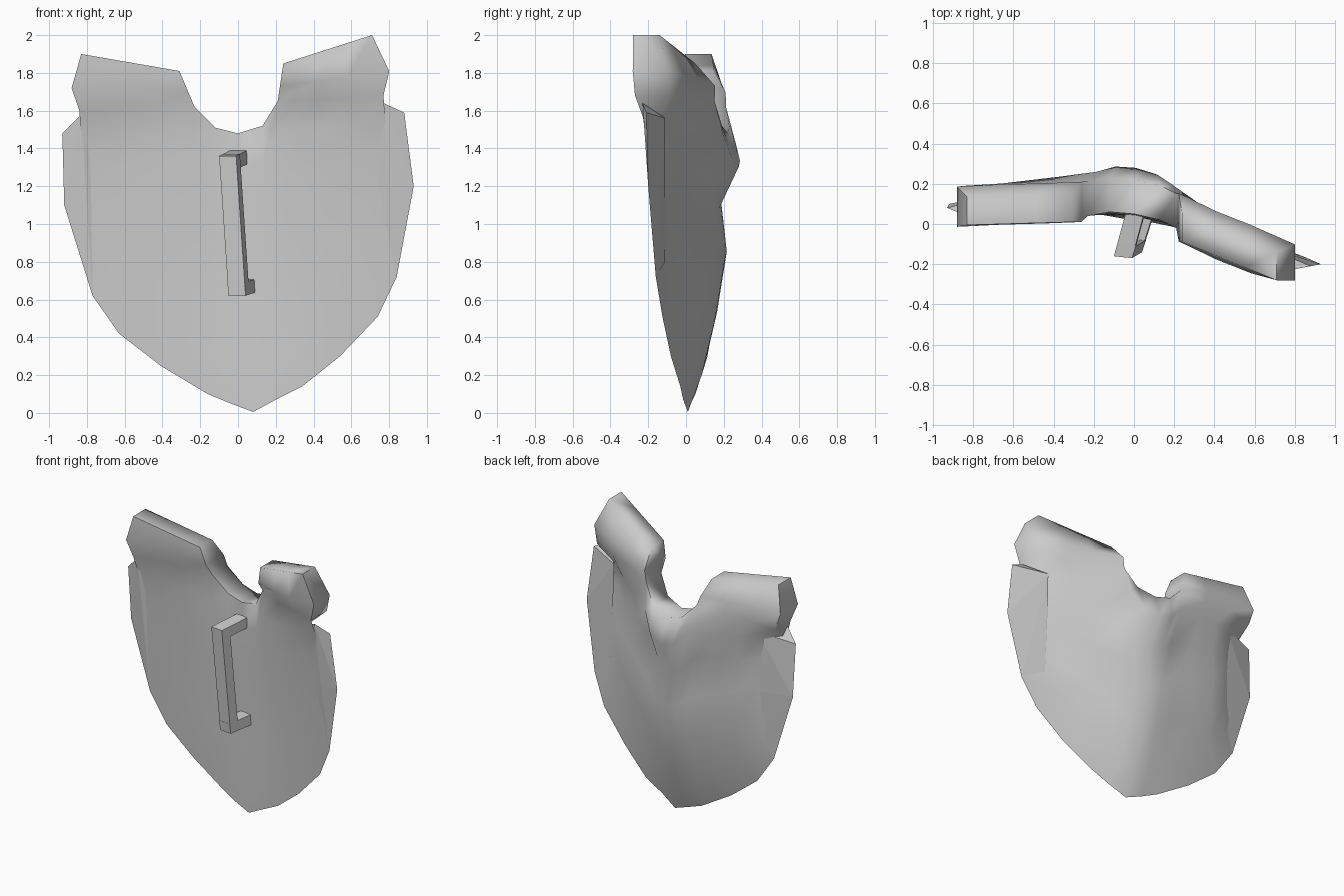
import bpy, bmesh
from mathutils import Vector

if "Cube" in bpy.data.objects:
    bpy.data.objects.remove(bpy.data.objects["Cube"], do_unlink=True)

grey = bpy.data.materials.new("plain_grey")
grey.use_nodes = True
grey.diffuse_color = (0.6, 0.6, 0.6, 1)
grey.node_tree.nodes["Principled BSDF"].inputs["Base Color"].default_value = (0.6, 0.6, 0.6, 1)


def finish(bm, name, angle=None):
    bmesh.ops.remove_doubles(bm, verts=bm.verts, dist=0.0005)
    bmesh.ops.recalc_face_normals(bm, faces=bm.faces)
    mesh = bpy.data.meshes.new(name)
    bm.to_mesh(mesh)
    bm.free()
    mesh.materials.append(grey)
    ob = bpy.data.objects.new(name, mesh)
    bpy.context.collection.objects.link(ob)
    if angle:
        bpy.ops.object.select_all(action="DESELECT")
        bpy.context.view_layer.objects.active = ob
        ob.select_set(True)
        bpy.ops.object.shade_smooth_by_angle(angle=angle)


# Shield columns from -x to +x: lower rim and shoulder line as (x, depth, z)
lower = [(-.77, .1, .62), (-.63, .09, .42), (-.41, .075, .25), (-.16, .05, .10),
         (-.04, .025, .05), (.08, .01, .005), (.2, -.015, .07), (.34, -.03, .14),
         (.54, -.08, .3), (.74, -.125, .51), (.84, -.16, .72)]
upper = [(-.84, .1, 1.6), (-.66, .115, 1.62), (-.45, .12, 1.62), (-.23, .13, 1.62),
         (-.12, .15, 1.51), (0, .14, 1.48), (.13, .11, 1.52), (.21, .07, 1.65),
         (.42, -.04, 1.66), (.6, -.11, 1.67), (.77, -.18, 1.68)]
# Rows: height fraction, then front and back offset at the centre and at the sides
rows = [(0, 0, 0, 0, 0), (.13, .015, .055, .005, .04), (.33, .028, .1, .015, .05),
        (.55, .05, .125, .025, .05), (.73, .07, .07, .035, .05),
        (.88, .085, .155, .05, .06), (1, .09, .08, .09, .09)]
# Horns by column range: top corners and half thickness
horns = {(0, 3): ((-.83, .065, 1.9), (-.31, .08, 1.81), .1),
         (7, 10): ((.24, -.02, 1.85), (.71, -.21, 2.0), .12)}

bm = bmesh.new()
front, back = {}, {}


def add_pair(c, r, p, ahead, behind, inset=1):
    front[c, r] = bm.verts.new((p.x, p.y - ahead, p.z))
    back[c, r] = bm.verts.new((p.x * inset, p.y + behind, p.z))


for c, (lo, up) in enumerate(zip(lower, upper)):
    s = abs(c - 5) / 5
    for r, (v, f_mid, b_mid, f_side, b_side) in enumerate(rows):
        ahead = f_mid + (f_side - f_mid) * s ** 2
        behind = b_mid + (b_side - b_mid) * s ** 2
        add_pair(c, r, Vector(lo).lerp(Vector(up), v), ahead, behind, .83 if 0 < r < 6 else 1)
for (first, last), (a, b, half) in horns.items():
    for c in range(first, last + 1):
        top = Vector(a).lerp(Vector(b), (c - first) / (last - first))
        mid = Vector(upper[c]).lerp(top, .4)
        mid.x += {0: -.045, 10: .055}.get(c, 0)
        thick = .09 if c == 10 else half
        add_pair(c, 7, mid, thick, thick)
        add_pair(c, 8, top, .07, .07)

# Front and back skins, then walls along the open edges
rim = {}
for (c, r) in list(front):
    keys = [(c, r), (c + 1, r), (c + 1, r + 1), (c, r + 1)]
    if all(k in front for k in keys):
        bm.faces.new([front[k] for k in keys])
        bm.faces.new([back[k] for k in reversed(keys)])
        for a, b in zip(keys, keys[1:] + keys[:1]):
            edge = frozenset((a, b))
            rim[edge] = None if edge in rim else (a, b)
for pair in rim.values():
    if pair and not (pair[0][1] == 0 and pair[1][1] == 0):
        a, b = pair
        bm.faces.new([front[b], front[a], back[a], back[b]])
finish(bm, "shield_body", 1.4)


# Wedge flanges on both sides, from the front rim to the back skin
def flange(name, points):
    bm = bmesh.new()
    for p in points:
        bm.verts.new(p)
    bmesh.ops.convex_hull(bm, input=bm.verts)
    finish(bm, name)


flange("left_flange", [(.84, -.16, .72), (.68, -.11, .8), (.93, -.2, 1.2), (.88, -.21, 1.59),
                       (.77, -.23, 1.64), (.65, -.11, 1.56), (.8, -.2, 1.2), (.66, -.11, 1.2)])
flange("right_flange", [(-.77, .1, .62), (-.64, .13, .72), (-.92, .1, 1.1), (-.93, .08, 1.48),
                        (-.83, .04, 1.58), (-.67, .15, 1.53), (-.8, .075, 1.1), (-.66, .145, 1.1)])


# Handle: slanted bar on two mounts
def slanted_block(name, origin, width, depth, rise):
    bm = bmesh.new()
    bmesh.ops.create_cube(bm, size=1)
    o, w, d, h = map(Vector, (origin, width, depth, rise))
    for v in bm.verts:
        k = v.co + Vector((.5, .5, .5))
        v.co = o + w * k.x + d * k.y + h * k.z
    finish(bm, name)


grip_width = (.09, -.01, 0)
slanted_block("handle_bar", (-.05, -.13, .62), grip_width, (.02, .06, .01), (-.05, -.03, .74))
slanted_block("handle_lower_mount", (-.05, -.13, .62), grip_width, (.06, .19, .02), (-.006, -.004, .07))
slanted_block("handle_upper_mount", (-.095, -.157, 1.29), grip_width, (.06, .22, .03), (-.005, -.003, .07))
